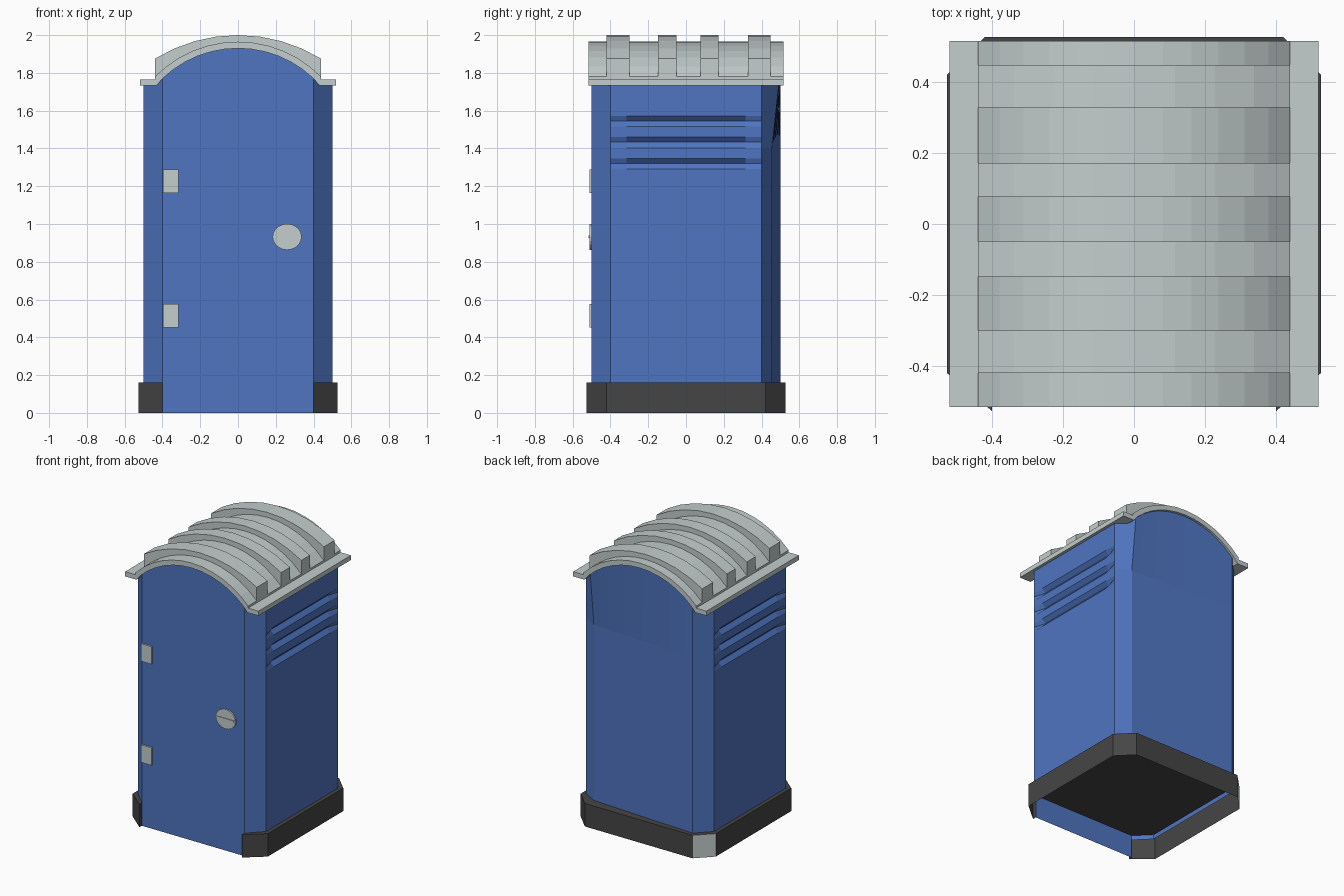
import bpy, bmesh, math

if "Cube" in bpy.data.objects:
    bpy.data.objects.remove(bpy.data.objects["Cube"])


def material(name, rgb):
    m = bpy.data.materials.new(name)
    m.diffuse_color = (*rgb, 1)
    m.use_nodes = True
    m.node_tree.nodes["Principled BSDF"].inputs["Base Color"].default_value = m.diffuse_color
    return m


blue = material("blue plastic", (0.078, 0.178, 0.53))
grey = material("light grey plastic", (0.55, 0.61, 0.61))
dark = material("dark base", (0.06, 0.06, 0.06))


def finish(bm, name, mats, recalc=False):
    if recalc:
        bmesh.ops.recalc_face_normals(bm, faces=bm.faces)
    me = bpy.data.meshes.new(name)
    bm.to_mesh(me)
    bm.free()
    for m in mats:
        me.materials.append(m)
    ob = bpy.data.objects.new(name, me)
    bpy.context.collection.objects.link(ob)
    return ob


def grid(bm, cols):
    """Skin columns of points (each bottom to top), counter-clockwise from above."""
    vs = [[bm.verts.new(p) for p in c] for c in cols]
    for a, b in zip(vs, vs[1:]):
        for i in range(len(a) - 1):
            bm.faces.new((a[i], b[i], b[i + 1], a[i + 1]))


def prism(name, profile, y0, y1, mat):
    """Closed x-z profile extruded along y."""
    bm = bmesh.new()
    rings = [[bm.verts.new((x, y, z)) for x, z in profile] for y in (y0, y1)]
    n = len(profile)
    for r in rings:
        bm.faces.new(r)
    for i in range(n):
        j = (i + 1) % n
        bm.faces.new((rings[0][i], rings[0][j], rings[1][j], rings[1][i]))
    return finish(bm, name, [mat], True)


def arc(r, cz, half, n):
    """Arch points from -x to +x, on a circle centred at (0, cz)."""
    a = math.asin(half / r)
    return [(r * math.sin(a * (2 * i / n - 1)), cz + r * math.cos(a * (2 * i / n - 1)))
            for i in range(n + 1)]


def rect(x0, x1, z0, z1):
    return [(x0, z0), (x1, z0), (x1, z1), (x0, z1)]


inner = arc(0.58, 1.35, 0.40, 12)
LOW, MID, EAVE, ARCH = 0.13, 1.40, 1.745, inner[0][1]

# door: flat arched front panel down to the ground
bm = bmesh.new()
grid(bm, [[(x, -0.5, 0), (x, -0.5, z)] for x, z in inner])
finish(bm, "door", [blue])

# back panel: lower right edge is pulled inwards
def back_y(x, drop):
    return 0.5 - drop * (x + 0.4) / 0.8

bm = bmesh.new()
grid(bm, [[(x, back_y(x, 0.045), LOW), (x, back_y(x, 0.045), MID), (x, back_y(x, 0.005), z)]
          for x, z in reversed(inner)])
finish(bm, "back_panel", [blue])

# chamfered corner posts
def post(name, p, q, q_mid=None):
    """p and q are the two edges; q_mid overrides q below MID."""
    top = lambda v: ARCH if abs(v[0]) < 0.45 else EAVE
    cols = []
    for v, low in ((p, p), (q, q_mid or q)):
        cols.append([(*low, LOW), (*low, MID), (*v, top(v))])
    b = bmesh.new()
    grid(b, cols)
    finish(b, name, [blue])

post("front_right_corner", (0.4, -0.5), (0.5, -0.4))
post("back_left_corner", (-0.4, 0.5), (-0.5, 0.4))
post("front_left_corner", (-0.5, -0.4), (-0.4, -0.5))
post("back_right_corner", (0.5, 0.4), (0.4, 0.495), (0.4, 0.455))

# side walls with three V-shaped vent grooves fading out at the ends
levels = [(LOW, 0)]
for z in (1.29, 1.403, 1.515):
    levels += [(z, 0), (z + 0.03, 0.025), (z + 0.057, 0)]
levels.append((EAVE, 0))
for name, s in (("right_wall", 1), ("left_wall", -1)):
    bm = bmesh.new()
    grid(bm, [[(s * (0.5 - d * k), s * y, z) for z, d in levels]
              for y, k in ((-0.4, 0), (-0.315, 1), (0.315, 1), (0.4, 0))])
    finish(bm, name, [blue])

# base: open skirt with floor, gap at the front for the door
half = [(0.4, -0.5), (0.4, -0.527), (0.527, -0.42), (0.527, 0.42), (0.42, 0.527)]
path = half + [(-x, y) for x, y in reversed(half)]
bm = bmesh.new()
grid(bm, [[(x, y, 0), (x, y, 0.162)] for x, y in path])
bmesh.ops.contextual_create(bm, geom=[])
bm.faces.new([bm.verts.new((x, y, 0.162)) for x, y in path])
bm.normal_update()
for f in bm.faces:  # the back left corner plate is light grey
    if f.normal.x < -0.5 and f.normal.y > 0.5:
        f.material_index = 1
finish(bm, "base", [dark, grey])

# roof shell with side flanges
outer = arc(0.615, 1.35, 0.44, 12)
roof = inner + [(0.432, 1.732), (0.52, 1.732), (0.52, 1.765), (0.44, 1.765)]
roof += outer[::-1] + [(-0.44, 1.765), (-0.52, 1.765), (-0.52, 1.732), (-0.432, 1.732)]
prism("roof", roof, -0.515, 0.515, grey)

# roof ribs
rib = arc(0.837, 1.163, 0.44, 8) + [(0.44, 1.762)] + arc(0.6, 1.35, 0.40, 8)[::-1] + [(-0.44, 1.762)]
for i, (y0, y1) in enumerate(((-0.42, -0.30), (-0.148, -0.05), (0.077, 0.172), (0.328, 0.448))):
    prism(f"roof_rib_{i + 1}", rib, y0, y1, grey)

# hinges
for name, z in (("lower_hinge", 0.452), ("upper_hinge", 1.165)):
    prism(name, rect(-0.398, -0.316, z, z + 0.124), -0.512, -0.495, grey)

# door latch: round plate with a thin grip
disc = [(0.26 + 0.077 * math.cos(t), 0.932 + 0.069 * math.sin(t))
        for t in (2 * math.pi * i / 20 for i in range(20))]
prism("latch_plate", disc, -0.51, -0.495, grey)
prism("latch_grip", rect(0.195, 0.325, 0.926, 0.938), -0.515, -0.5, grey)
